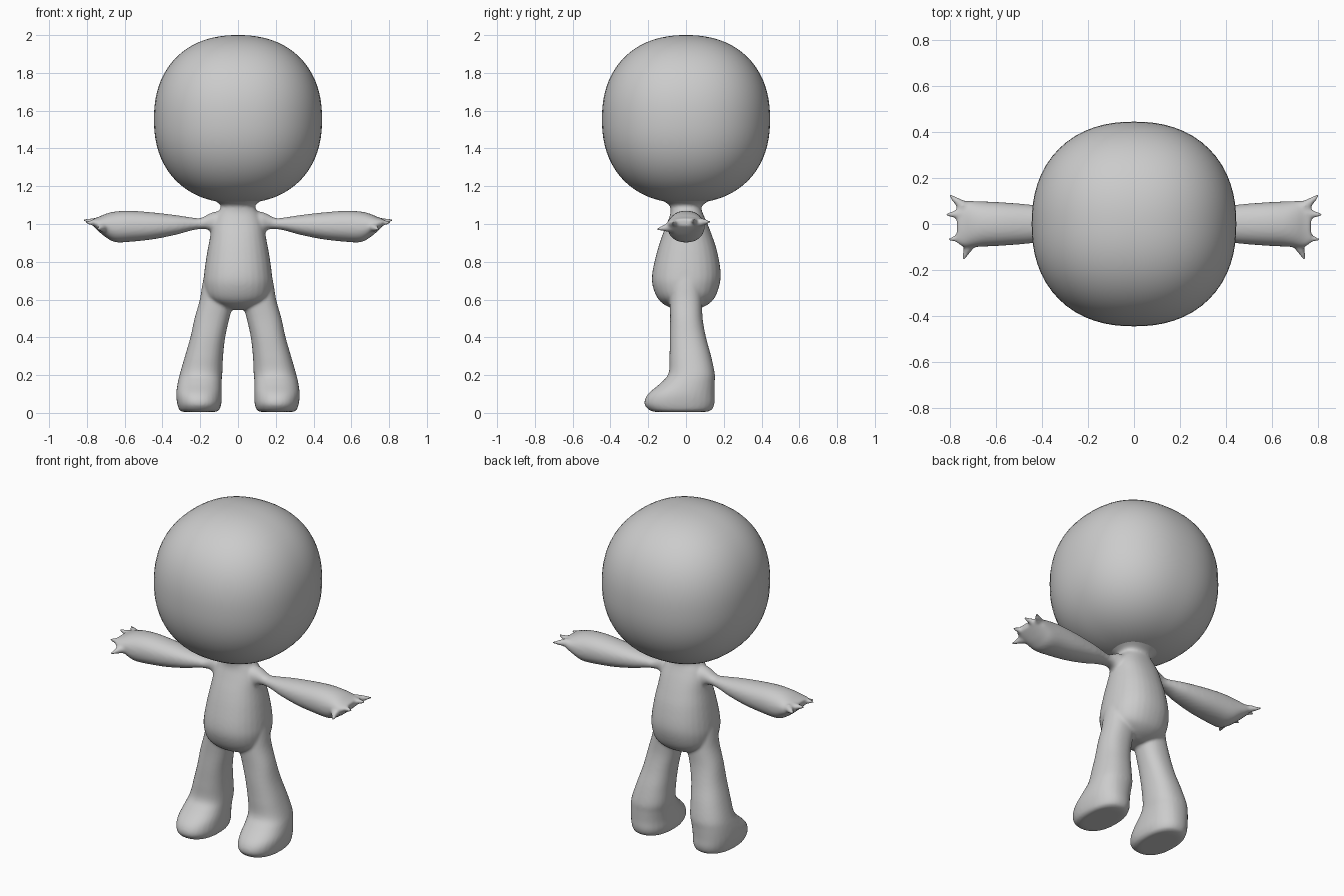
import bpy, bmesh
from math import cos, sin, pi
from mathutils import Vector

cube = bpy.data.objects.get("Cube")
if cube:
    bpy.data.objects.remove(cube)

grey = bpy.data.materials.new("plain_grey")
grey.use_nodes = True
colour = (0.6, 0.6, 0.6, 1)
grey.diffuse_color = colour
grey.node_tree.nodes["Principled BSDF"].inputs["Base Color"].default_value = colour


def smooth_rows(rows, steps=5):
    """Catmull-Rom interpolation through rows of numbers."""
    pts = [rows[0]] + rows + [rows[-1]]
    out = []
    for a, b, c, d in zip(pts, pts[1:], pts[2:], pts[3:]):
        for k in range(steps):
            t = k / steps
            out.append([q + 0.5 * t * (r - p + t * (2*p - 5*q + 4*r - s + t * (3*(q - r) + s - p)))
                        for p, q, r, s in zip(a, b, c, d)])
    return out + [rows[-1]]


def loft(bm, rows, place, power=2.0, sides=32):
    """Skin rounded rings; each row is position, centre u, centre v, radius u, radius v."""
    rings = []
    for w, cu, cv, ru, rv in smooth_rows(rows):
        ring = []
        for k in range(sides):
            c, s = cos(2 * pi * k / sides), sin(2 * pi * k / sides)
            f = (abs(c) ** power + abs(s) ** power) ** (-1 / power)
            ring.append(bm.verts.new(place(w, cu + ru * c * f, cv + rv * s * f)))
        rings.append(ring)
    for a, b in zip(rings, rings[1:]):
        for k in range(sides):
            n = (k + 1) % sides
            bm.faces.new((a[k], a[n], b[n], b[k]))
    bm.faces.new(rings[0])
    bm.faces.new(rings[-1])


def finger(bm, base, tip, radius, side):
    """Small pointed finger."""
    a, b = (Vector((side * p[0], p[1], p[2])) for p in (base, tip))
    axis = b - a
    made = bmesh.ops.create_cone(bm, cap_ends=True, segments=12, radius1=radius,
                                 radius2=0.006, depth=axis.length)
    turn = axis.to_track_quat('Z', 'Y')
    for v in made["verts"]:
        v.co = turn @ v.co + (a + b) / 2


def finish(bm, name):
    bmesh.ops.recalc_face_normals(bm, faces=bm.faces)
    mesh = bpy.data.meshes.new(name)
    bm.to_mesh(mesh)
    bm.free()
    mesh.materials.append(grey)
    mesh.shade_smooth()
    obj = bpy.data.objects.new(name, mesh)
    bpy.context.collection.objects.link(obj)
    return obj


# Torso and flared neck
torso = [
    (0.545, 0, 0, 0.05, 0.05), (0.57, 0, 0, 0.11, 0.11), (0.61, 0, 0, 0.165, 0.152),
    (0.68, 0, 0, 0.182, 0.178), (0.75, 0, 0.003, 0.178, 0.18), (0.85, 0, 0.006, 0.163, 0.16),
    (0.93, 0, 0.006, 0.148, 0.135), (1.0, 0, 0.006, 0.137, 0.108), (1.05, 0, 0.004, 0.117, 0.088),
    (1.08, 0, 0, 0.095, 0.082), (1.1, 0, 0, 0.092, 0.088), (1.13, 0, 0, 0.135, 0.135),
    (1.16, 0, 0, 0.2, 0.2), (1.2, 0, 0, 0.2, 0.2)]
# Leg flowing into the foot
leg = [
    (0.005, 0.205, -0.03, 0.085, 0.13), (0.015, 0.205, -0.03, 0.105, 0.165),
    (0.05, 0.205, -0.035, 0.117, 0.186), (0.1, 0.207, -0.025, 0.12, 0.176),
    (0.16, 0.203, 0.01, 0.116, 0.142), (0.21, 0.195, 0.03, 0.112, 0.122),
    (0.3, 0.18, 0.023, 0.101, 0.11), (0.4, 0.16, 0.01, 0.092, 0.096),
    (0.5, 0.138, 0.002, 0.092, 0.086), (0.6, 0.112, 0, 0.09, 0.086),
    (0.7, 0.1, 0, 0.085, 0.085), (0.85, 0.08, 0, 0.07, 0.08)]
# Arm: narrow shoulder, full forearm, flat hand
arm = [
    (0.05, 0, 1.0, 0.06, 0.06), (0.12, 0, 1.005, 0.055, 0.06), (0.16, 0, 1.01, 0.042, 0.04),
    (0.2, 0, 1.002, 0.038, 0.029), (0.25, 0, 1.0, 0.048, 0.035), (0.33, 0, 0.995, 0.067, 0.052),
    (0.45, 0, 0.99, 0.084, 0.071), (0.57, 0, 0.988, 0.094, 0.082), (0.65, 0, 0.985, 0.098, 0.081),
    (0.7, 0, 0.992, 0.1, 0.062), (0.74, 0, 1.0, 0.1, 0.037), (0.77, 0, 1.01, 0.085, 0.018)]
fingers = [
    ((0.74, 0.075, 1.008), (0.805, 0.128, 1.012), 0.026),
    ((0.75, 0.045, 1.01), (0.82, 0.04, 1.022), 0.024),
    ((0.74, -0.055, 1.005), (0.808, -0.07, 1.008), 0.024),
    ((0.71, -0.075, 0.985), (0.742, -0.155, 0.972), 0.03)]

bm = bmesh.new()
loft(bm, torso, lambda w, u, v: (u, v, w), 2.3)
for side in (1, -1):
    loft(bm, leg, lambda w, u, v: (side * u, v, w), 2.3)
    loft(bm, arm, lambda w, u, v: (side * w, u, v), 2.2)
    for base, tip, radius in fingers:
        finger(bm, base, tip, radius, side)
body = finish(bm, "body")

# Fuse the limbs into one soft skin
remesh = body.modifiers.new("fuse", 'REMESH')
remesh.mode = 'VOXEL'
remesh.voxel_size = 0.008
remesh.use_smooth_shade = True
soften = body.modifiers.new("soften", 'SMOOTH')
soften.factor = 0.5
soften.iterations = 8

# Slightly squared round head
bm = bmesh.new()
bmesh.ops.create_uvsphere(bm, u_segments=64, v_segments=40, radius=1)
for v in bm.verts:
    size = sum(abs(c) ** 2.25 for c in v.co) ** (1 / 2.25)
    v.co = v.co / size * 0.445 + Vector((0, 0, 1.555))
finish(bm, "head")
